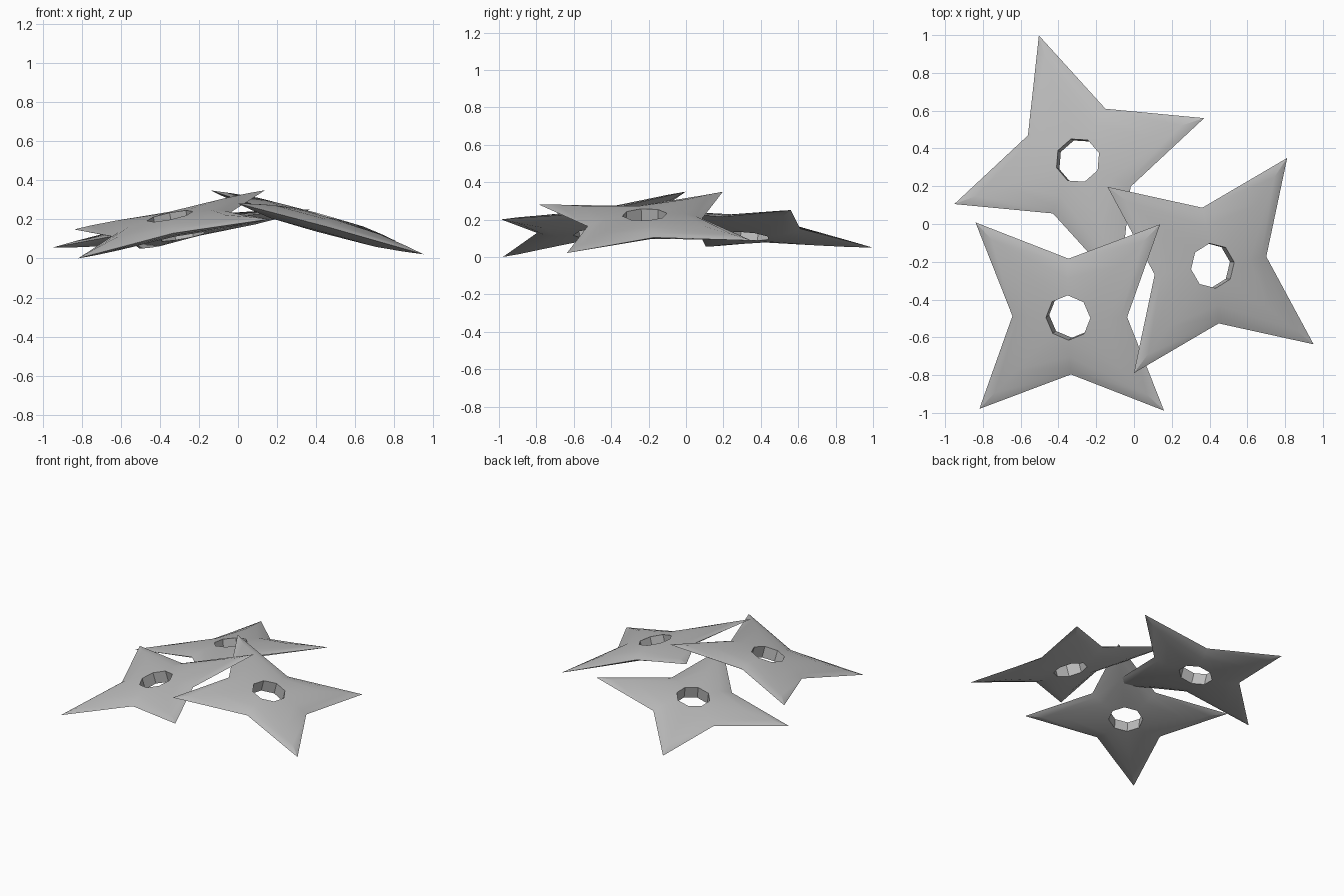
import bpy, bmesh, math
from mathutils import Matrix, Vector

if "Cube" in bpy.data.objects:
    bpy.data.objects.remove(bpy.data.objects["Cube"])

steel = bpy.data.materials.new("grey_steel")
steel.use_nodes = True
GREY = (0.5, 0.5, 0.5, 1)
steel.diffuse_color = GREY
steel.node_tree.nodes["Principled BSDF"].inputs["Base Color"].default_value = GREY

# Half section from hole to cutting edge: radius at tip, radius at notch, half thickness
SECTION = [(0.12, 0.12, 0.043), (0.40, 0.21, 0.034), (0.58, 0.275, 0.016), (0.706, 0.31, 0)]


def ring(bm, tip, notch, z):
    verts = []
    for i in range(8):
        r = notch if i % 2 else tip
        a = i * math.pi / 4
        verts.append(bm.verts.new((r * math.cos(a), r * math.sin(a), z)))
    return verts


def throwing_star(name, centre, tip_a, tip_b):
    bm = bmesh.new()
    # Closed loop of rings: over the top, round the edge, back underneath
    rings = [ring(bm, *s) for s in SECTION]
    rings += [ring(bm, t, n, -z) for t, n, z in reversed(SECTION[:-1])]
    for k, inner in enumerate(rings):
        outer = rings[(k + 1) % len(rings)]
        for i in range(8):
            j = (i + 1) % 8
            bm.faces.new((inner[i], outer[i], outer[j], inner[j]))
    bmesh.ops.recalc_face_normals(bm, faces=bm.faces)
    mesh = bpy.data.meshes.new(name)
    bm.to_mesh(mesh)
    bm.free()
    mesh.materials.append(steel)
    star = bpy.data.objects.new(name, mesh)
    bpy.context.collection.objects.link(star)
    # Lean the star so that its first two tips point along the given directions
    x = Vector(tip_a).normalized()
    z = x.cross(Vector(tip_b)).normalized()
    y = z.cross(x)
    turn = Matrix((x, y, z)).transposed().to_4x4()
    star.matrix_world = Matrix.Translation(centre) @ turn
    bpy.ops.object.select_all(action="DESELECT")
    star.select_set(True)
    bpy.context.view_layer.objects.active = star
    bpy.ops.object.shade_smooth_by_angle(angle=math.radians(32))


throwing_star("front_star", (-0.34, -0.49, 0.175), (0.48, 0.49, 0.175), (-0.495, 0.5, -0.025))
throwing_star("left_star", (0.405, -0.22, 0.185), (0.55, -0.42, -0.165), (0.4, 0.57, -0.095))
throwing_star("back_star", (-0.29, 0.333, 0.153), (0.663, 0.228, 0.098), (-0.218, 0.663, -0.103))
